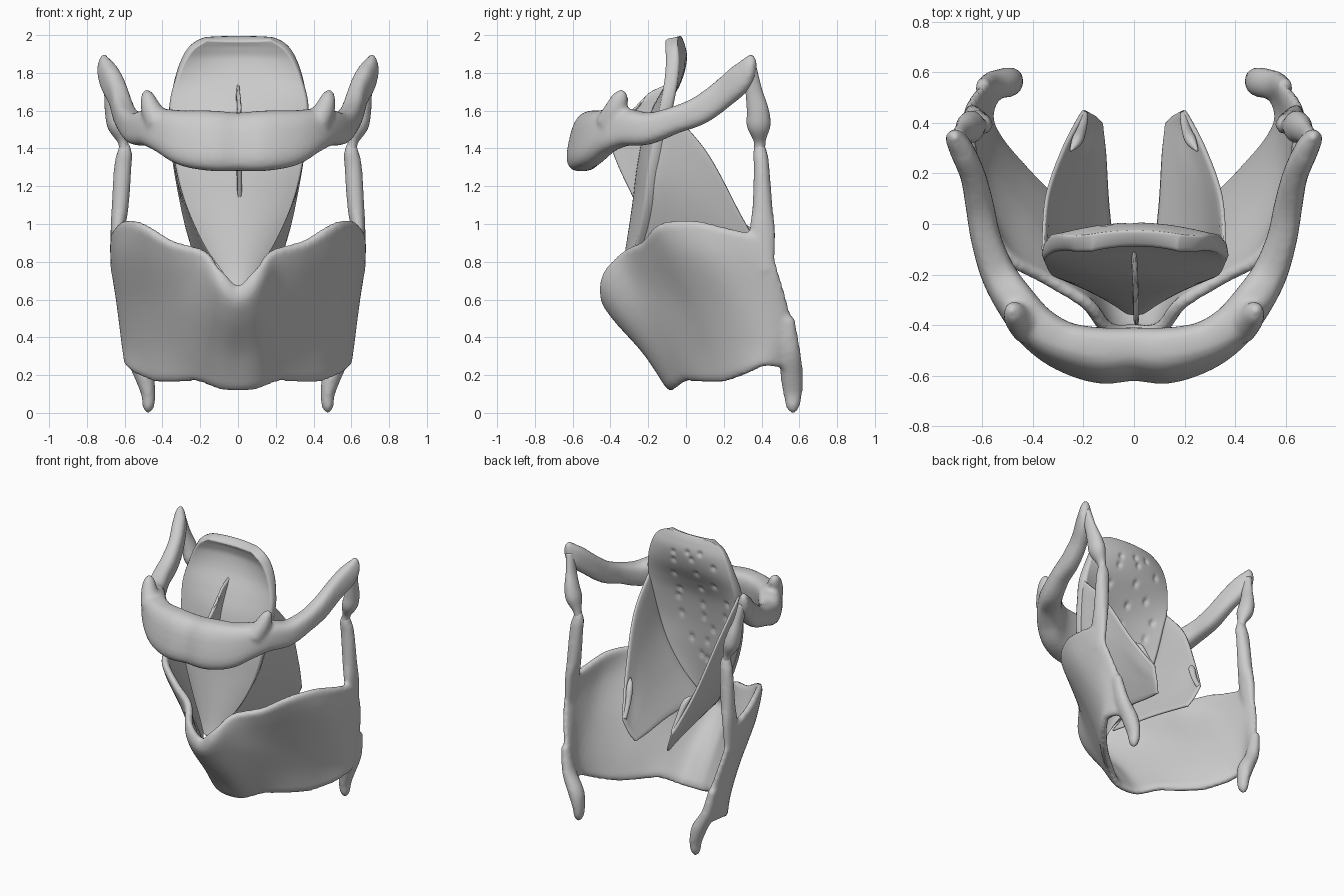
import bpy, bmesh, math, random
from mathutils import Vector

if "Cube" in bpy.data.objects:
    bpy.data.objects.remove(bpy.data.objects["Cube"])

random.seed(4)


def smooth(pts, n):
    """Catmull-Rom through equal-length tuples, n steps per span."""
    out, m = [], len(pts)
    for i in range(m - 1):
        a, b, c, d = pts[max(i - 1, 0)], pts[i], pts[i + 1], pts[min(i + 2, m - 1)]
        for k in range(n):
            t = k / n
            out.append(tuple(.5 * (2 * q + (r - p) * t + (2 * p - 5 * q + 4 * r - s) * t * t
                                   + (3 * q - p - 3 * r + s) * t ** 3)
                             for p, q, r, s in zip(a, b, c, d)))
    return out + [tuple(pts[-1])]


def flip(part):
    verts, faces = part
    return [Vector((-v.x, v.y, v.z)) for v in verts], faces


def sheet(rows, n, m, thick, dents=()):
    """Closed shell with rounded rims through a control grid."""
    rows = [smooth(r, m) for r in rows]
    cols = [smooth([r[j] for r in rows], n) for j in range(len(rows[0]))]
    w, h = len(cols), len(cols[0])
    P = [[Vector(p) for p in c] for c in cols]
    sides = [[], []]
    for i in range(w):
        for j in range(h):
            du = P[min(i + 1, w - 1)][j] - P[max(i - 1, 0)][j]
            dv = P[i][min(j + 1, h - 1)] - P[i][max(j - 1, 0)]
            nrm = du.cross(dv).normalized()
            e = min(i, j, w - 1 - i, h - 1 - j)
            half = thick / 2 * min(1, .5 + .25 * e)
            for s, sign in ((0, 1), (1, -1)):
                p = P[i][j] + nrm * half * sign
                if nrm.y * sign > 0:
                    for d in dents:
                        p -= nrm * sign * .014 * math.exp(-((p.x - d[0]) ** 2 + (p.z - d[1]) ** 2) / .0003)
                sides[s].append(p)
    N = w * h
    f = []
    for i in range(w - 1):
        for j in range(h - 1):
            a = i * h + j
            q = (a, a + h, a + h + 1, a + 1)
            f += [q, tuple(N + k for k in reversed(q))]
    rim = [i * h for i in range(w)] + [(w - 1) * h + j for j in range(1, h)]
    rim += [i * h + h - 1 for i in range(w - 2, -1, -1)] + list(range(h - 2, 0, -1))
    for a, b in zip(rim, rim[1:] + rim[:1]):
        f.append((b, a, a + N, b + N))
    return sides[0] + sides[1], f


def tube(path, n=6, ref=(0, 0, 1), sides=24, power=1.0, shear=0.0):
    """Sweep of oval sections; path entries are x, y, z, half width, half height."""
    pts = smooth(path, n)
    v, f = [], []
    for i, p in enumerate(pts):
        t = (Vector(pts[min(i + 1, len(pts) - 1)][:3]) - Vector(pts[max(i - 1, 0)][:3])).normalized()
        s = t.cross(Vector(ref)).normalized()
        u = s.cross(t)
        for k in range(sides):
            c, d = math.cos(k * math.tau / sides), math.sin(k * math.tau / sides)
            c, d = (math.copysign(abs(q) ** power, q) for q in (c, d))
            q = Vector(p[:3]) + s * c * p[3] + u * d * p[4]
            q.y += shear * d * p[4] * max(0, -p[1] * 2)
            v.append(q)
    for i in range(len(pts) - 1):
        for k in range(sides):
            a, b = i * sides + k, i * sides + (k + 1) % sides
            f.append((a, b, b + sides, a + sides))
    f += [tuple(range(sides))[::-1], tuple(range(len(v) - sides, len(v)))]
    return v, f


def make(name, parts, voxel=0):
    """One smooth object from several parts, optionally fused by remeshing."""
    me = bpy.data.meshes.new(name)
    V, F = [], []
    for v, f in parts:
        F += [tuple(k + len(V) for k in q) for q in f]
        V += v
    me.from_pydata(V, [], F)
    bm = bmesh.new()
    bm.from_mesh(me)
    bmesh.ops.recalc_face_normals(bm, faces=bm.faces)
    bm.to_mesh(me)
    bm.free()
    ob = bpy.data.objects.new(name, me)
    bpy.context.collection.objects.link(ob)
    if voxel:
        r = ob.modifiers.new("fuse", 'REMESH')
        r.mode, r.voxel_size, r.use_smooth_shade = 'VOXEL', voxel, True
        s = ob.modifiers.new("soften", 'SMOOTH')
        s.factor, s.iterations = .5, 5
    me.polygons.foreach_set("use_smooth", [True] * len(me.polygons))
    return ob


# Thyroid cartilage: two plates meeting at the front, with upper and lower horns
bottom = [(0, -.07, .12), (.1, -.055, .13), (.21, .01, .17), (.33, .11, .165),
          (.44, .22, .17), (.545, .34, .215), (.575, .43, .25), (.52, .56, .22)]
low = [(0, -.2, .32), (.1, -.19, .33), (.22, -.08, .35), (.35, .06, .35),
       (.47, .19, .36), (.56, .33, .37), (.595, .45, .39), (.56, .575, .4)]
middle = [(0, -.36, .5), (.1, -.35, .54), (.22, -.2, .57), (.36, -.04, .57),
          (.49, .1, .58), (.58, .25, .58), (.62, .39, .6), (.615, .53, .6)]
upper = [(0, -.425, .6), (.1, -.42, .68), (.2, -.29, .76), (.35, -.17, .79),
         (.51, -.05, .84), (.61, .12, .84), (.645, .31, .82), (.65, .48, .77)]
top = [(0, -.41, .67), (.1, -.4, .765), (.18, -.32, .86), (.35, -.225, .91),
       (.5, -.14, 1.0), (.59, .03, 1.02), (.64, .21, .98), (.655, .43, .93)]
grid = [[(-x, y, z) for x, y, z in r[:0:-1]] + r for r in (bottom, low, middle, upper, top)]
Y = (0, 1, 0)
lower_horn = tube([(.6, .54, .5, .03, .035), (.565, .55, .33, .04, .055), (.5, .56, .2, .05, .06),
                   (.475, .565, .1, .038, .05), (.475, .565, .03, .03, .035), (.475, .565, .0, .012, .012)], ref=Y)
upper_horn = tube([(.65, .42, .75, .025, .05), (.64, .405, .95, .035, .07), (.625, .405, 1.08, .045, .055),
                   (.61, .4, 1.3, .047, .042), (.6, .392, 1.38, .04, .038), (.605, .39, 1.44, .02, .02)], ref=Y)
make("thyroid_cartilage", [sheet(grid, 8, 5, .05), lower_horn, flip(lower_horn),
                           upper_horn, flip(upper_horn)], .014)

# Ligaments with a small grain-shaped nodule, joining thyroid horns to the hyoid
ligament = tube([(.6, .39, 1.38, .026, .03), (.61, .39, 1.44, .028, .032), (.64, .385, 1.52, .05, .062),
                 (.66, .38, 1.6, .045, .058), (.68, .36, 1.7, .03, .045), (.7, .34, 1.82, .028, .035)], ref=Y)
make("thyrohyoid_ligaments", [ligament, flip(ligament)])

# Hyoid bone: thick front body sweeping back into the long horns, plus small horns
half = [(.13, -.52, 1.44, .1, .16), (.27, -.485, 1.455, .09, .15), (.38, -.415, 1.49, .085, .12),
        (.46, -.32, 1.51, .08, .1), (.535, -.2, 1.505, .07, .085), (.585, -.06, 1.55, .06, .072),
        (.61, .07, 1.6, .056, .075), (.637, .19, 1.685, .05, .075), (.68, .29, 1.775, .048, .075),
        (.705, .335, 1.85, .034, .045), (.71, .345, 1.9, .012, .012)]
path = [(-p[0],) + p[1:] for p in half[::-1]] + [(0, -.515, 1.435, .095, .155)] + half
small = tube([(.42, -.4, 1.53, .07, .08), (.46, -.37, 1.61, .055, .06),
              (.48, -.345, 1.68, .035, .04), (.485, -.34, 1.71, .012, .012)], ref=Y)
make("hyoid_bone", [tube(path, power=.7, shear=.2), small, flip(small)], .014)

# Epiglottis: leaf-shaped curved plate with pits on its back
leaf = [(.65, -.33, .02, 0), (.75, -.305, .08, .02), (.9, -.28, .18, .05), (1.1, -.25, .275, .06),
        (1.3, -.225, .33, .06), (1.5, -.185, .355, .06), (1.63, -.13, .365, .03), (1.76, -.06, .34, -.02),
        (1.87, -.03, .3, -.045), (1.94, -.04, .25, -.04), (1.985, -.06, .17, -.015)]
rows = [[(.005 + k / 4 * w, y + bow * (k / 4) ** 2, z) for k in range(-4, 5)] for z, y, w, bow in leaf]
pits = []
for z, w in ((1.05, .1), (1.18, .16), (1.3, .2), (1.43, .23), (1.56, .25), (1.68, .25), (1.8, .2), (1.9, .14)):
    pits += [(random.uniform(.3, 1.1) * w * s, z + random.uniform(-.05, .05)) for s in (-1, -.2, .8)]
make("epiglottis", [sheet(rows, 10, 10, .07, pits)])

# Thin keel ligament on the front of the epiglottis
keel = [[(0, -.1, 1.74), (0, -.17, 1.42), (0, -.23, 1.1)],
        [(.005, -.2, 1.69), (.005, -.29, 1.44), (.005, -.25, 1.11)],
        [(.01, -.25, 1.62), (.01, -.4, 1.45), (.01, -.27, 1.12)]]
make("epiglottic_ligament", [sheet(keel, 8, 10, .022)])

# Side membranes running from the leaf edges down and back, with a small nodule
front = [(.06, -.29, .7), (.2, -.22, .95), (.315, -.17, 1.25), (.36, -.1, 1.62)]
mid = [(.1, .05, .67), (.2, .1, .86), (.285, .11, 1.1), (.345, .11, 1.38)]
rear = [(.115, .28, .63), (.175, .31, .74), (.23, .31, .86), (.28, .3, 1.03)]
back = [(.13, .4, .61), (.155, .425, .66), (.18, .44, .72), (.2, .45, .77)]
membrane = sheet([front, mid, rear, back], 10, 10, .022)
nodule = tube([(.25, .29, 1.0, .005, .005), (.225, .33, .96, .022, .022),
               (.205, .38, .86, .018, .018), (.195, .435, .77, .014, .014)])
make("side_membranes", [membrane, flip(membrane), nodule, flip(nodule)])
